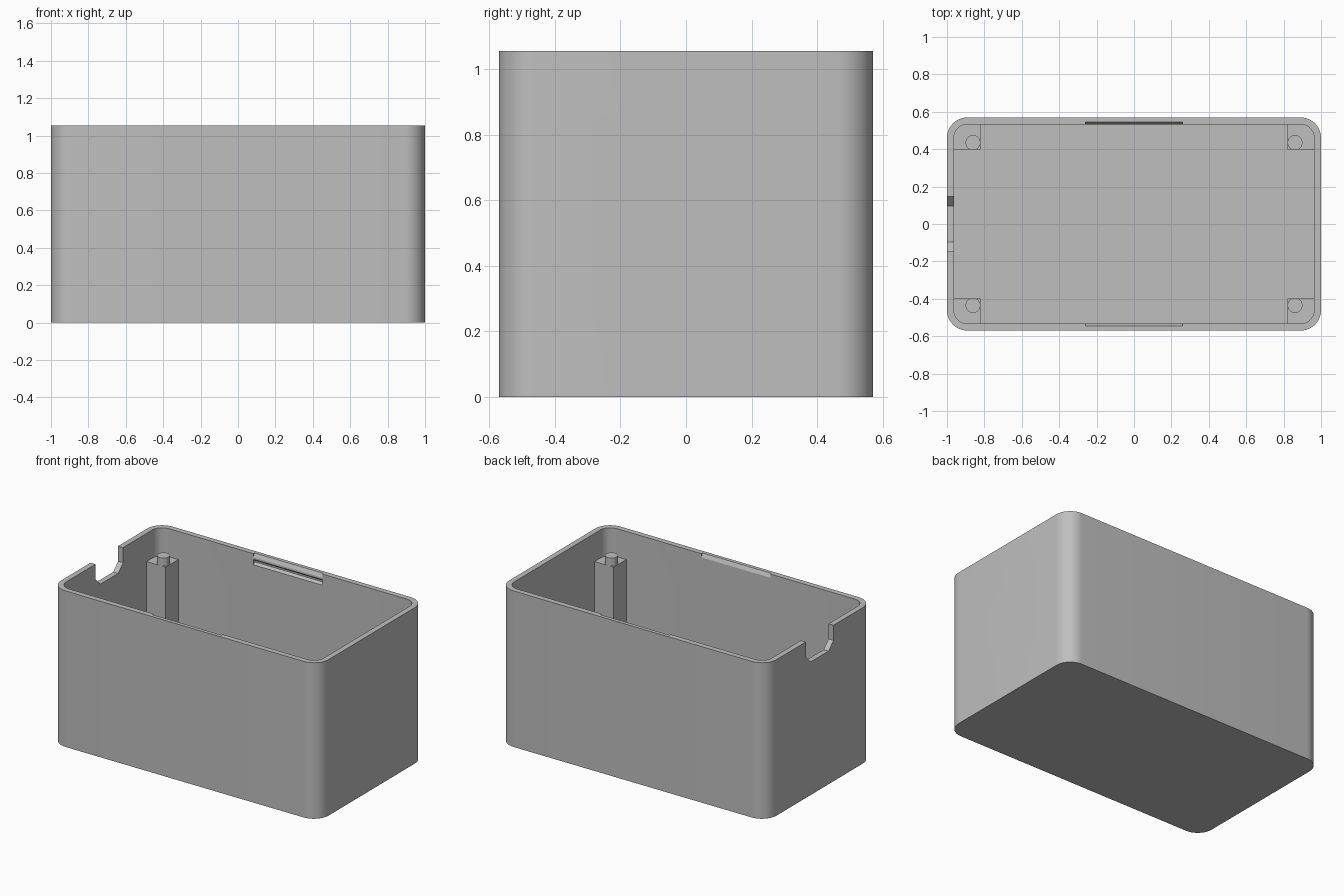
import bpy, bmesh, math
from mathutils import Matrix

cube = bpy.data.objects.get("Cube")
if cube:
    bpy.data.objects.remove(cube, do_unlink=True)

# Overall sizes
HX, HY, TOP = 1.0, 0.57, 1.055
WALL, FLOOR, RADIUS = 0.037, 0.037, 0.11
IX, IY = HX - WALL, HY - WALL

grey = bpy.data.materials.new("plain grey")
grey.use_nodes = True
colour = (0.52, 0.52, 0.52, 1)
grey.diffuse_color = colour
grey.node_tree.nodes["Principled BSDF"].inputs["Base Color"].default_value = colour


def prism(name, points, length, matrix=Matrix()):
    """Extrude a closed 2D outline along local z, then place it."""
    bm = bmesh.new()
    face = bm.faces.new([bm.verts.new((x, y, 0)) for x, y in points])
    new = bmesh.ops.extrude_face_region(bm, geom=[face])["geom"]
    bmesh.ops.translate(bm, vec=(0, 0, length),
                        verts=[v for v in new if isinstance(v, bmesh.types.BMVert)])
    bm.transform(matrix)
    bmesh.ops.recalc_face_normals(bm, faces=bm.faces)
    mesh = bpy.data.meshes.new(name)
    bm.to_mesh(mesh)
    bm.free()
    mesh.materials.append(grey)
    obj = bpy.data.objects.new(name, mesh)
    bpy.context.collection.objects.link(obj)
    return obj


def rounded(hx, hy, r, steps=12):
    pts = []
    for q, (sx, sy) in enumerate([(1, 1), (-1, 1), (-1, -1), (1, -1)]):
        for i in range(steps + 1):
            a = (q + i / steps) * math.pi / 2
            pts.append((sx * (hx - r) + r * math.cos(a), sy * (hy - r) + r * math.sin(a)))
    return pts


def circle(r, n=48):
    return [(r * math.cos(i * math.tau / n), r * math.sin(i * math.tau / n)) for i in range(n)]


def rect(x0, x1, y0, y1):
    return [(x0, y0), (x1, y0), (x1, y1), (x0, y1)]


def select(obj):
    bpy.ops.object.select_all(action='DESELECT')
    obj.select_set(True)
    bpy.context.view_layer.objects.active = obj


def cut(target, cutter):
    mod = target.modifiers.new("cut", 'BOOLEAN')
    mod.operation, mod.solver, mod.object = 'DIFFERENCE', 'EXACT', cutter
    select(target)
    bpy.ops.object.modifier_apply(modifier=mod.name)
    bpy.data.objects.remove(cutter, do_unlink=True)


def smooth(obj):
    select(obj)
    bpy.ops.object.shade_smooth_by_angle(angle=math.radians(25))


# Maps outline (y, z) to the world, extruding along x
ALONG_X = Matrix(((0, 0, 1, 0), (1, 0, 0, 0), (0, 1, 0, 0), (0, 0, 0, 1)))

# Open box with rounded corners
box = prism("box_shell", rounded(HX, HY, RADIUS), TOP)
cut(box, prism("cavity", rounded(IX, IY, RADIUS - WALL), TOP,
               Matrix.Translation((0, 0, FLOOR))))

# Round hole in the left end
cut(box, prism("round_hole", circle(0.111), 0.2,
               Matrix.Translation((0.9, 0, 0.553)) @ ALONG_X))

# Cable notch with chamfered lower corners in the right end
w, low, c = 0.147, 0.90, 0.052
notch = [(-w, TOP + 0.1), (-w, low + c), (c - w, low),
         (w - c, low), (w, low + c), (w, TOP + 0.1)]
cut(box, prism("cable_notch", notch, 0.2, Matrix.Translation((-1.1, 0, 0)) @ ALONG_X))

# Lid catches: a sloped lead-in at the rim and a groove below it
for s in (1, -1):
    lead_in = [(s * (IY - 0.01), 1.01), (s * (IY + 0.02), 1.07), (s * (IY - 0.01), 1.07)]
    groove = [(s * (IY - 0.01), 0.98), (s * IY, 0.98), (s * (IY + 0.016), 0.993),
              (s * (IY + 0.016), 1.004), (s * IY, 1.017), (s * (IY - 0.01), 1.017)]
    for shape in (lead_in, groove):
        cut(box, prism("catch_cut", shape, 0.516,
                       Matrix.Translation((-0.258, 0, 0)) @ ALONG_X))
smooth(box)

# Corner posts with locating pins
for sx, side in ((1, "left"), (-1, "right")):
    for sy, end in ((1, "back"), (-1, "front")):
        label = f"{end}_{side}"
        xs = sorted((sx * 0.82, sx * (IX + 0.002)))
        ys = sorted((sy * 0.397, sy * (IY + 0.002)))
        prism(label + "_post", rect(*xs, *ys), 0.865 - 0.02,
              Matrix.Translation((0, 0, 0.02)))
        pin = prism(label + "_pin", circle(0.04, 32), 0.07,
                    Matrix.Translation((sx * 0.861, sy * 0.435, 0.85)))
        smooth(pin)
